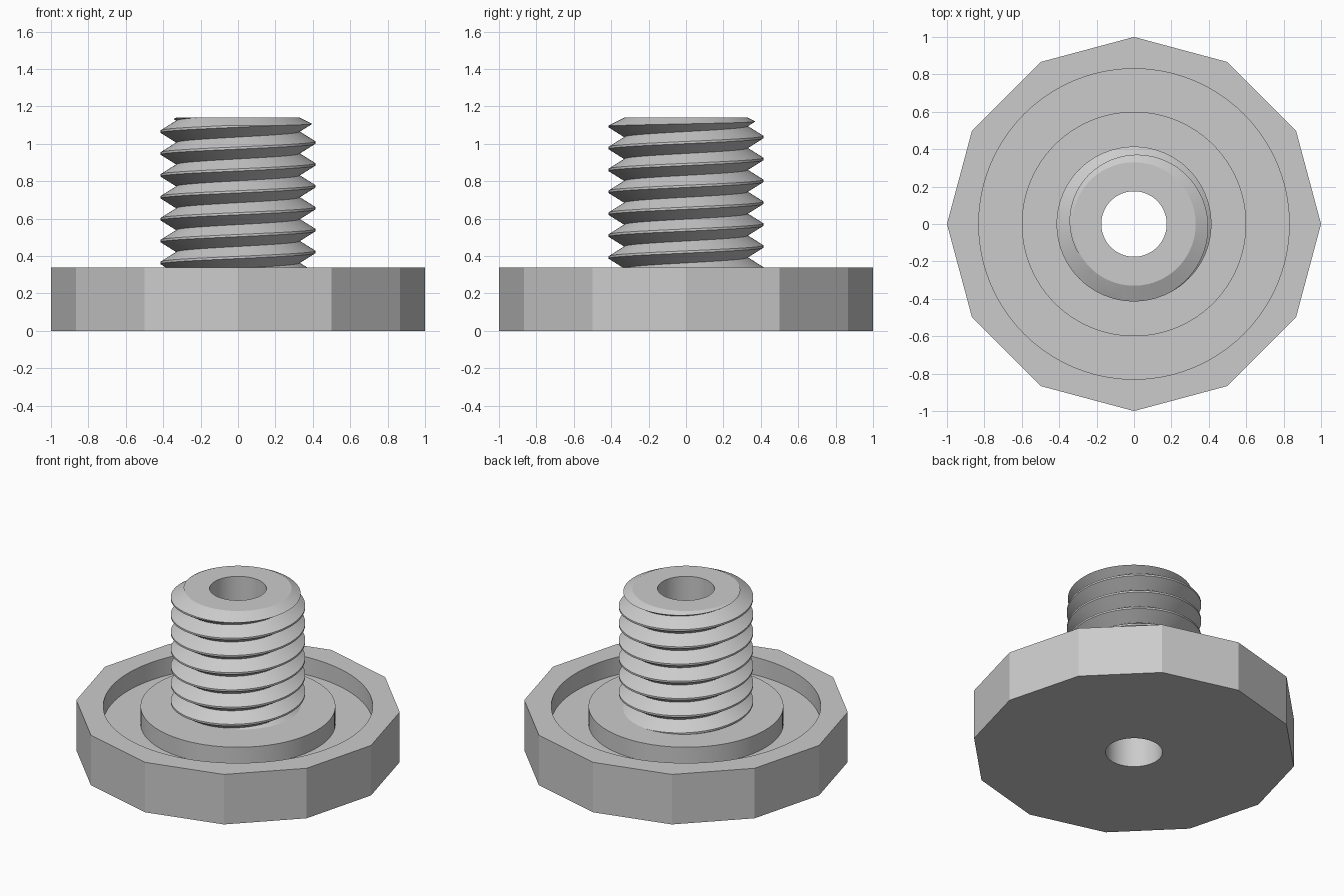
import bpy
import bmesh
from math import cos, sin, pi, radians

SEGMENTS = 96
SIDES = 12
BORE = 0.175
BASE_TOP, SHAFT_TOP = 0.34, 1.14
ROOT, CREST, PITCH = 0.33, 0.414, 0.117

default = bpy.data.objects.get("Cube")
if default:
    bpy.data.objects.remove(default)

steel = bpy.data.materials.new("grey steel")
steel.use_nodes = True
GREY = (0.6, 0.6, 0.6, 1)
steel.diffuse_color = GREY
steel.node_tree.nodes["Principled BSDF"].inputs["Base Color"].default_value = GREY


def finish(name, bm):
    bmesh.ops.recalc_face_normals(bm, faces=bm.faces)
    mesh = bpy.data.meshes.new(name)
    bm.to_mesh(mesh)
    bm.free()
    mesh.materials.append(steel)
    obj = bpy.data.objects.new(name, mesh)
    bpy.context.collection.objects.link(obj)
    return obj


def smooth(obj):
    bpy.ops.object.select_all(action="DESELECT")
    obj.select_set(True)
    bpy.context.view_layer.objects.active = obj
    bpy.ops.object.shade_smooth_by_angle(angle=radians(20))


def polygon_factor(angle):
    # Distance from centre to the edge of a unit regular polygon
    half = pi / SIDES
    return cos(half) / cos(angle % (2 * half) - half)


def lathe(name, profile):
    # Closed ring profile of (radius, z, is_polygon) points
    bm = bmesh.new()
    columns = []
    for i in range(SEGMENTS):
        a = 2 * pi * i / SEGMENTS
        column = []
        for r, z, faceted in profile:
            r *= polygon_factor(a) if faceted else 1
            column.append(bm.verts.new((r * cos(a), r * sin(a), z)))
        columns.append(column)
    n = len(profile)
    for i, column in enumerate(columns):
        following = columns[(i + 1) % SEGMENTS]
        for j in range(n):
            k = (j + 1) % n
            bm.faces.new((column[j], following[j], following[k], column[k]))
    return finish(name, bm)


def screw(name):
    # Helical ridge that overshoots both ends, closed with fans
    bm = bmesh.new()
    flat = 0.006
    features = [(CREST, -flat), (CREST, flat), (ROOT, PITCH / 2)]
    start, turns = 0.188, 10
    columns = []
    for i in range(SEGMENTS):
        a = 2 * pi * i / SEGMENTS
        columns.append([
            bm.verts.new((r * cos(a), r * sin(a),
                          start + dz + PITCH * (t + i / SEGMENTS)))
            for t in range(turns) for r, dz in features])
    n = turns * len(features)
    for i in range(SEGMENTS):
        last = i == SEGMENTS - 1
        shift = len(features) if last else 0
        a, b = columns[i], columns[(i + 1) % SEGMENTS]
        for j in range(n - 1 - shift):
            bm.faces.new((a[j], b[j + shift], b[j + 1 + shift], a[j + 1]))
    boundary = [e for e in bm.edges if e.is_boundary]
    middle = start + PITCH * turns / 2
    low = bm.verts.new((0, 0, start - PITCH))
    high = bm.verts.new((0, 0, start + PITCH * (turns + 2)))
    for e in boundary:
        centre = high if e.verts[0].co.z > middle else low
        bm.faces.new((e.verts[0], e.verts[1], centre))
    return finish(name, bm)


# Twelve-sided base with a round channel around the central hub
GROOVE = BASE_TOP - 0.12
base = lathe("base", [
    (BORE, 0, False), (1, 0, True), (1, BASE_TOP, True),
    (0.83, BASE_TOP, False), (0.83, GROOVE, False),
    (0.6, GROOVE, False), (0.6, BASE_TOP, False), (BORE, BASE_TOP, False)])
smooth(base)

# Threaded shaft trimmed to length, with chamfered tip and bore
shaft = screw("threaded_shaft")
envelope = lathe("shaft_envelope", [
    (BORE, BASE_TOP, False), (0.5, BASE_TOP, False),
    (0.5, SHAFT_TOP - 0.085, False), (ROOT, SHAFT_TOP, False),
    (BORE, SHAFT_TOP, False)])
trim = shaft.modifiers.new("trim", "BOOLEAN")
trim.operation = "INTERSECT"
trim.solver = "EXACT"
trim.object = envelope
bpy.context.view_layer.objects.active = shaft
bpy.ops.object.modifier_apply(modifier=trim.name)
bpy.data.objects.remove(envelope)
smooth(shaft)
